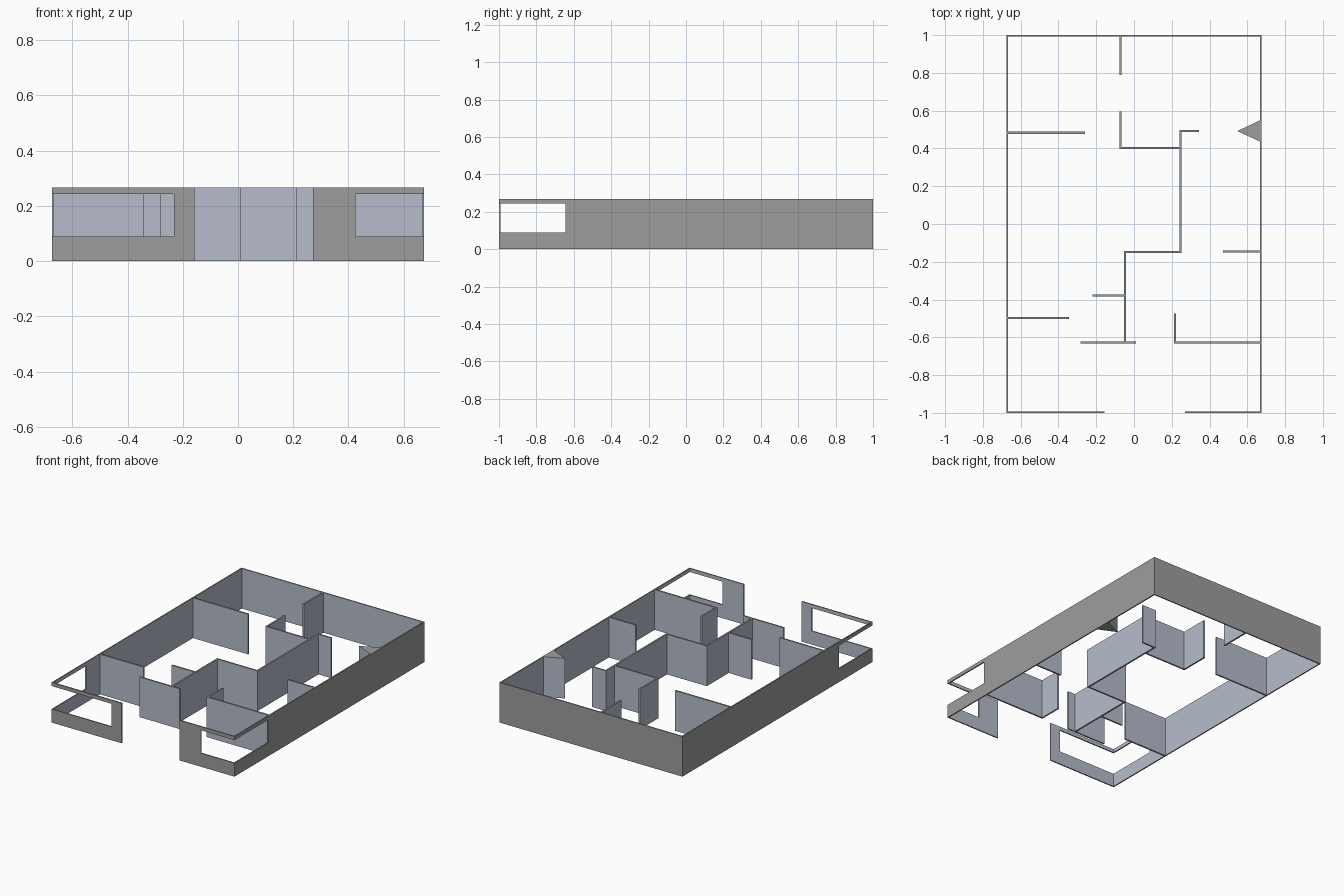
import bpy, bmesh
from mathutils import Vector

if "Cube" in bpy.data.objects:
    bpy.data.objects.remove(bpy.data.objects["Cube"])

H = 0.267            # wall height
X, Y = 0.674, 1.0    # outer half sizes
SHELL = 0.008        # outer wall thickness
T = 0.011            # partition thickness


def material(name, rgb):
    m = bpy.data.materials.new(name)
    m.diffuse_color = (*rgb, 1)
    m.use_nodes = True
    m.node_tree.nodes["Principled BSDF"].inputs["Base Color"].default_value = m.diffuse_color
    return m


GREY = material("warm grey", (0.34, 0.34, 0.34))
BLUE = material("pale blue grey", (0.465, 0.505, 0.60))


def extrude(name, outline, z0=0.0, z1=H):
    """Plan outline raised into a solid; caps and outward faces are grey, the rest blue."""
    bm = bmesh.new()
    base = bm.faces.new([bm.verts.new((x, y, z0)) for x, y in outline])
    top = bmesh.ops.extrude_face_region(bm, geom=[base], use_keep_orig=True)
    verts = [g for g in top["geom"] if isinstance(g, bmesh.types.BMVert)]
    bmesh.ops.translate(bm, verts=verts, vec=(0, 0, z1 - z0))
    bmesh.ops.recalc_face_normals(bm, faces=bm.faces)
    for f in bm.faces:
        c, n = f.calc_center_median(), f.normal
        outer = c.x * n.x > X - 0.001 or c.y * n.y > Y - 0.001
        f.material_index = 0 if abs(n.z) > 0.5 or outer else 1
    me = bpy.data.meshes.new(name)
    bm.to_mesh(me)
    bm.free()
    me.materials.append(GREY)
    me.materials.append(BLUE)
    ob = bpy.data.objects.new(name, me)
    bpy.context.collection.objects.link(ob)
    return ob


def partition(name, *path):
    """Wall of thickness T along a right-angled path, mitred at its corners."""
    p = [Vector(q) for q in path]
    d = [(b - a).normalized() for a, b in zip(p, p[1:])]
    n = [Vector((-v.y, v.x)) * T / 2 for v in d]
    off = [n[0]] + [a + b for a, b in zip(n, n[1:])] + [n[-1]]
    left = [a + o for a, o in zip(p, off)]
    right = [a - o for a, o in zip(p, off)]
    return extrude(name, left + right[::-1])


# Outer shell with the wide front opening
xi, yi = X - SHELL, Y - SHELL
shell = extrude("outer_walls", [
    (-0.157, -Y), (-X, -Y), (-X, Y), (X, Y), (X, -Y), (0.271, -Y),
    (0.271, -yi), (xi, -yi), (xi, yi), (-xi, yi), (-xi, -yi), (-0.157, -yi)])

# Corner windows wrapping round both front corners
for side, x0, x1 in (("left", -0.8, -0.231), ("right", 0.426, 0.8)):
    cutter = extrude(side + "_window_cutter",
                     [(x0, -1.1), (x1, -1.1), (x1, -0.645), (x0, -0.645)], 0.09, 0.243)
    cutter.hide_render = True
    cutter.hide_viewport = False
    cutter.display_type = 'WIRE'
    mod = shell.modifiers.new(side + "_window", 'BOOLEAN')
    mod.operation = 'DIFFERENCE'
    mod.solver = 'EXACT'
    mod.object = cutter

# Partitions at the back
h = T / 2
partition("back_stub_wall", (-0.071, yi), (-0.071, 0.79))
partition("back_corner_wall", (-0.071, 0.595), (-0.071, 0.402), (0.246 - h, 0.402))
partition("back_left_wall", (-xi, 0.483), (-0.26, 0.483))

# Long stepped partition through the middle
partition("central_stepped_wall", (0.343, 0.492), (0.246, 0.492), (0.246, -0.148),
          (-0.048, -0.148), (-0.048, -0.627 + h))
partition("central_cross_wall", (-0.283, -0.627), (0.011, -0.627))
partition("central_side_stub", (-0.22, -0.378), (-0.048 - h, -0.378))

# Partitions off the side walls
partition("front_left_wall", (-xi, -0.497), (-0.343, -0.497))
partition("right_stub_wall", (0.47, -0.146), (xi, -0.146))
partition("front_right_wall", (0.218, -0.473), (0.218, -0.627), (xi, -0.627))

# Triangular pier on the right wall
extrude("triangular_pier", [(xi, 0.548), (0.547, 0.492), (xi, 0.437)])
